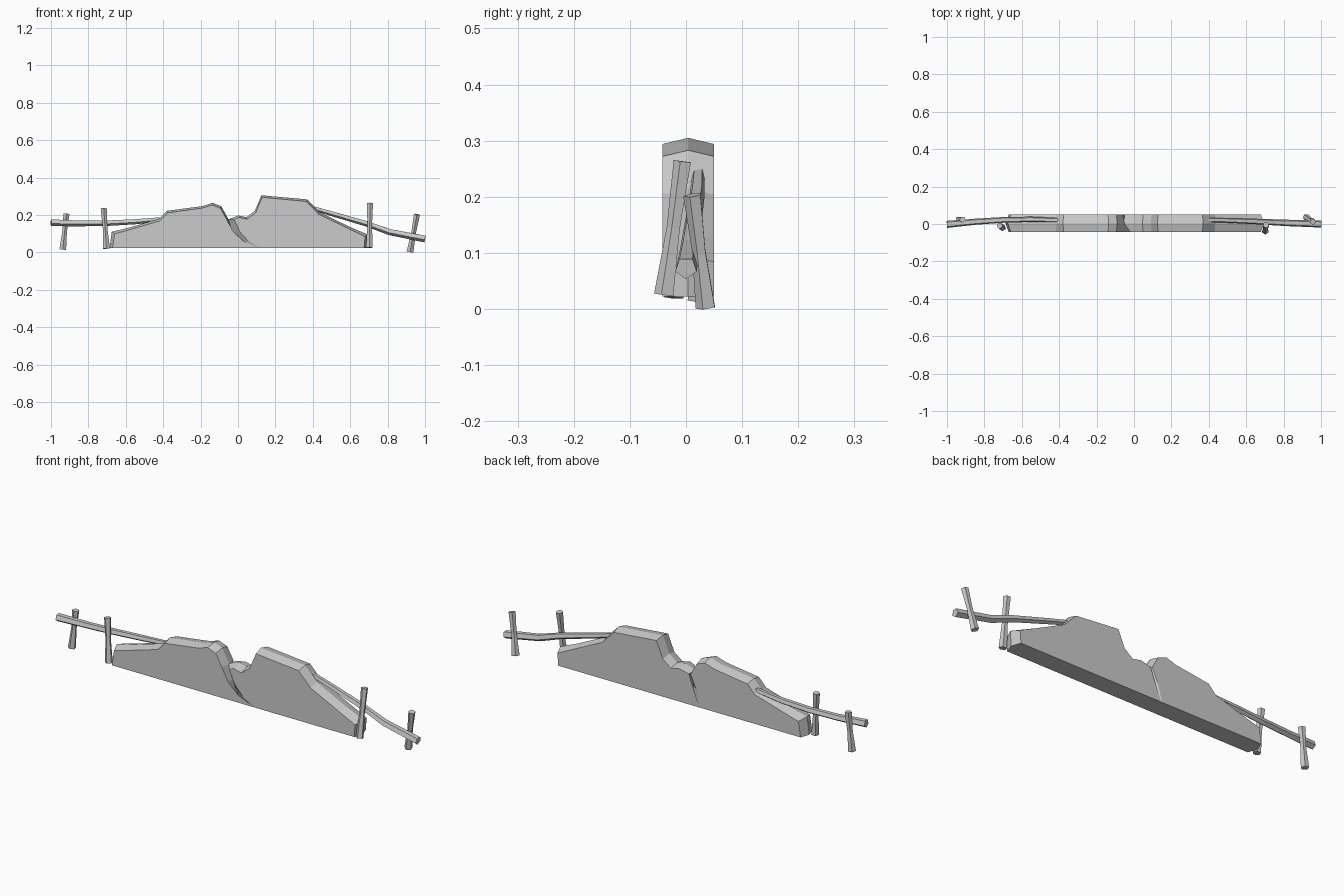
import bpy, bmesh
from mathutils import Vector

cube = bpy.data.objects.get("Cube")
if cube:
    bpy.data.objects.remove(cube)

stone = bpy.data.materials.new("light_grey")
stone.use_nodes = True
GREY = (0.6, 0.6, 0.6, 1)
stone.diffuse_color = GREY
stone.node_tree.nodes["Principled BSDF"].inputs["Base Color"].default_value = GREY

FRONT, MID, BACK, BASE = -0.042, 0.004, 0.05, 0.022


def loft(name, rings):
    """Skin a row of closed rings and cap both ends, flat shaded."""
    bm = bmesh.new()
    rows = [[bm.verts.new(p) for p in ring] for ring in rings]
    for a, b in zip(rows, rows[1:]):
        for i in range(len(a)):
            j = (i + 1) % len(a)
            bm.faces.new((a[i], a[j], b[j], b[i]))
    bm.faces.new(rows[0][::-1])
    bm.faces.new(rows[-1])
    bmesh.ops.recalc_face_normals(bm, faces=bm.faces)
    mesh = bpy.data.meshes.new(name)
    bm.to_mesh(mesh)
    bm.free()
    mesh.materials.append(stone)
    ob = bpy.data.objects.new(name, mesh)
    bpy.context.collection.objects.link(ob)
    return ob


def rock(name, outer, joint, centre):
    """Slab with a raised middle ridge; joint points give x at front, middle and back."""
    front, mid, back = [], [], []
    for x, z in outer:
        inset = 0.016 if x > centre else -0.016
        rim_x = x - inset if abs(x) > 0.6 else x - inset * 0.25
        rim_z = z if z == BASE else z - 0.011
        front.append((rim_x, FRONT, rim_z))
        mid.append((x, MID, z))
        back.append((rim_x, BACK, rim_z))
    for xf, xm, xb, z in joint:
        front.append((xf, FRONT, z))
        mid.append((xm, MID, z))
        back.append((xb, BACK, z))
    return loft(name, [front, mid, back])


def beam(name, path, radii, sides=5, up=Vector((0, 0, 1))):
    """Faceted timber along a path, one radius per point."""
    from math import cos, sin, tau
    pts = [Vector(p) for p in path]
    rings = []
    for i, p in enumerate(pts):
        d = (pts[min(i + 1, len(pts) - 1)] - pts[max(i - 1, 0)]).normalized()
        u = d.cross(up).normalized()
        v = d.cross(u)
        if v.dot(up) > 0:
            v = -v
        rings.append([p + radii[i] * (sin(tau * k / sides) * u + cos(tau * k / sides) * v)
                      for k in range(sides)])
    return loft(name, rings)


# Two interlocking stone slabs
rock("rock_right_side",
     [(-0.687, BASE), (-0.675, 0.11), (-0.59, 0.13), (-0.42, 0.18), (-0.38, 0.222),
      (-0.19, 0.247), (-0.135, 0.264), (-0.09, 0.247)],
     [(-0.06, -0.05, -0.06, 0.175), (-0.025, -0.03, -0.09, 0.11),
      (0.03, -0.01, -0.105, 0.06), (0.12, 0.0, -0.115, BASE)], -0.3)
rock("rock_left_side",
     [(0.69, BASE), (0.695, 0.095), (0.6, 0.135), (0.435, 0.215), (0.37, 0.283),
      (0.125, 0.305), (0.09, 0.222), (0.045, 0.188), (0.0, 0.197)],
     [(-0.02, -0.055, -0.05, 0.175), (0.01, -0.035, -0.075, 0.11),
      (0.055, -0.015, -0.095, 0.06), (0.12, -0.005, -0.11, BASE)], 0.3)

# Leaning posts, flared at both ends
posts = {
    "outer_post_right": ((-0.937, 0.022, 0.015), (-0.917, 0.024, 0.207)),
    "inner_post_right": ((-0.703, -0.02, 0.02), (-0.718, -0.008, 0.236)),
    "inner_post_left": ((0.702, -0.038, 0.025), (0.706, -0.005, 0.263)),
    "outer_post_left": ((0.92, 0.036, 0.003), (0.957, 0.012, 0.203)),
}
for name, (bottom, top) in posts.items():
    a, b = Vector(bottom), Vector(top)
    beam(name, [a, a.lerp(b, 0.5), b], [0.019, 0.013, 0.017], 5, Vector((0, 1, 0)))

# Sagging rails
beam("rail_right", [(-1, -0.002, 0.16), (-0.85, 0.012, 0.156), (-0.7, 0.022, 0.157),
                    (-0.55, 0.025, 0.165), (-0.38, 0.02, 0.18)],
     [0.02, 0.017, 0.016, 0.015, 0.012])
beam("rail_left", [(0.38, 0.022, 0.243), (0.5, 0.02, 0.208), (0.69, 0.012, 0.153),
                   (0.81, 0.006, 0.11), (1, 0, 0.073)],
     [0.012, 0.014, 0.016, 0.018, 0.02])
